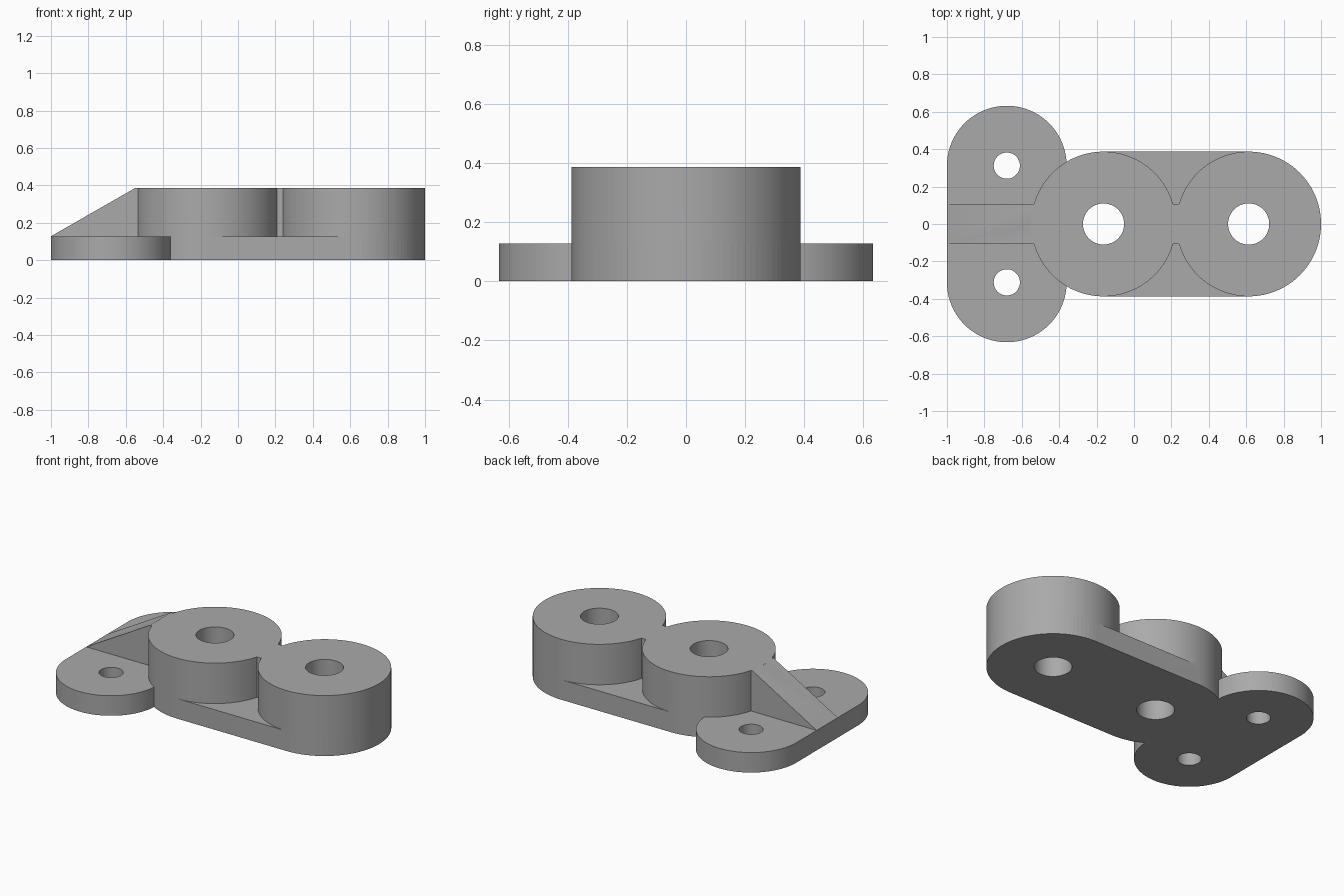
import bpy, bmesh
from math import cos, sin, pi
from mathutils import Vector

cube = bpy.data.objects.get("Cube")
if cube:
    bpy.data.objects.remove(cube, do_unlink=True)

SEGMENTS = 96
PLATE, TOP = 0.128, 0.387            # plate height, boss height
BOSS_R, BORE_R = 0.387, 0.11
LOBE_R, BOLT_R = 0.32, 0.07
RIB = 0.107                          # half thickness of rib and web
BOSSES = [(-0.163, 0), (0.613, 0)]
LOBES = [(-0.68, 0.312), (-0.68, -0.312)]

grey = bpy.data.materials.new("grey metal")
grey.use_nodes = True
grey.diffuse_color = (0.4, 0.4, 0.4, 1)
grey.node_tree.nodes["Principled BSDF"].inputs["Base Color"].default_value = (0.4, 0.4, 0.4, 1)


def extrude(name, outline, offset):
    """Solid made by sweeping a closed 3D outline along an offset."""
    bm = bmesh.new()
    face = bm.faces.new([bm.verts.new(p) for p in outline])
    moved = bmesh.ops.extrude_face_region(bm, geom=[face])["geom"]
    bmesh.ops.translate(bm, vec=Vector(offset),
                        verts=[v for v in moved if isinstance(v, bmesh.types.BMVert)])
    bmesh.ops.recalc_face_normals(bm, faces=bm.faces)
    mesh = bpy.data.meshes.new(name)
    bm.to_mesh(mesh)
    bm.free()
    mesh.materials.append(grey)
    obj = bpy.data.objects.new(name, mesh)
    bpy.context.collection.objects.link(obj)
    return obj


def arc(centre, radius, start, sweep, z):
    n = round(SEGMENTS * sweep / (2 * pi))
    return [(centre[0] + radius * cos(start + sweep * i / n),
             centre[1] + radius * sin(start + sweep * i / n), z) for i in range(n + 1)]


def cylinder(name, centre, radius, low, high):
    return extrude(name, arc(centre, radius, 0, 2 * pi, low)[:-1], (0, 0, high - low))


def slot(name, first, second, radius, start, height):
    """Plate with two rounded ends."""
    outline = arc(first, radius, start, pi, 0) + arc(second, radius, start + pi, pi, 0)
    return extrude(name, outline, (0, 0, height))


def combine(target, tool, operation):
    mod = target.modifiers.new(operation.lower(), "BOOLEAN")
    mod.operation, mod.solver, mod.object = operation, "EXACT", tool
    bpy.context.view_layer.objects.active = target
    bpy.ops.object.modifier_apply(modifier=mod.name)
    bpy.data.objects.remove(tool, do_unlink=True)


# Link plate under the bosses, and mounting flange across the end
body = slot("bracket_body", BOSSES[0], BOSSES[1], BOSS_R, pi / 2, PLATE)
combine(body, slot("mounting_flange", LOBES[0], LOBES[1], LOBE_R, 0, PLATE), "UNION")

# Two tall bosses
for centre in BOSSES:
    combine(body, cylinder("boss", centre, BOSS_R, 0, TOP), "UNION")

# Web joining the bosses, and sloped rib down to the flange edge
web = [(0.1, -RIB, 0.06), (0.35, -RIB, 0.06), (0.35, -RIB, TOP), (0.1, -RIB, TOP)]
rib = [(-1, -RIB, PLATE), (-0.9, -RIB, 0.06), (-0.4, -RIB, 0.06),
       (-0.4, -RIB, TOP), (-0.548, -RIB, TOP)]
for name, outline in (("web", web), ("sloped_rib", rib)):
    combine(body, extrude(name, outline, (0, 2 * RIB, 0)), "UNION")

# Bores and bolt holes
for centres, radius in ((BOSSES, BORE_R), (LOBES, BOLT_R)):
    for centre in centres:
        combine(body, cylinder("hole_cutter", centre, radius, -0.1, 0.5), "DIFFERENCE")

bpy.ops.object.select_all(action="DESELECT")
body.select_set(True)
bpy.context.view_layer.objects.active = body
bpy.ops.object.shade_smooth_by_angle(angle=pi / 6)
